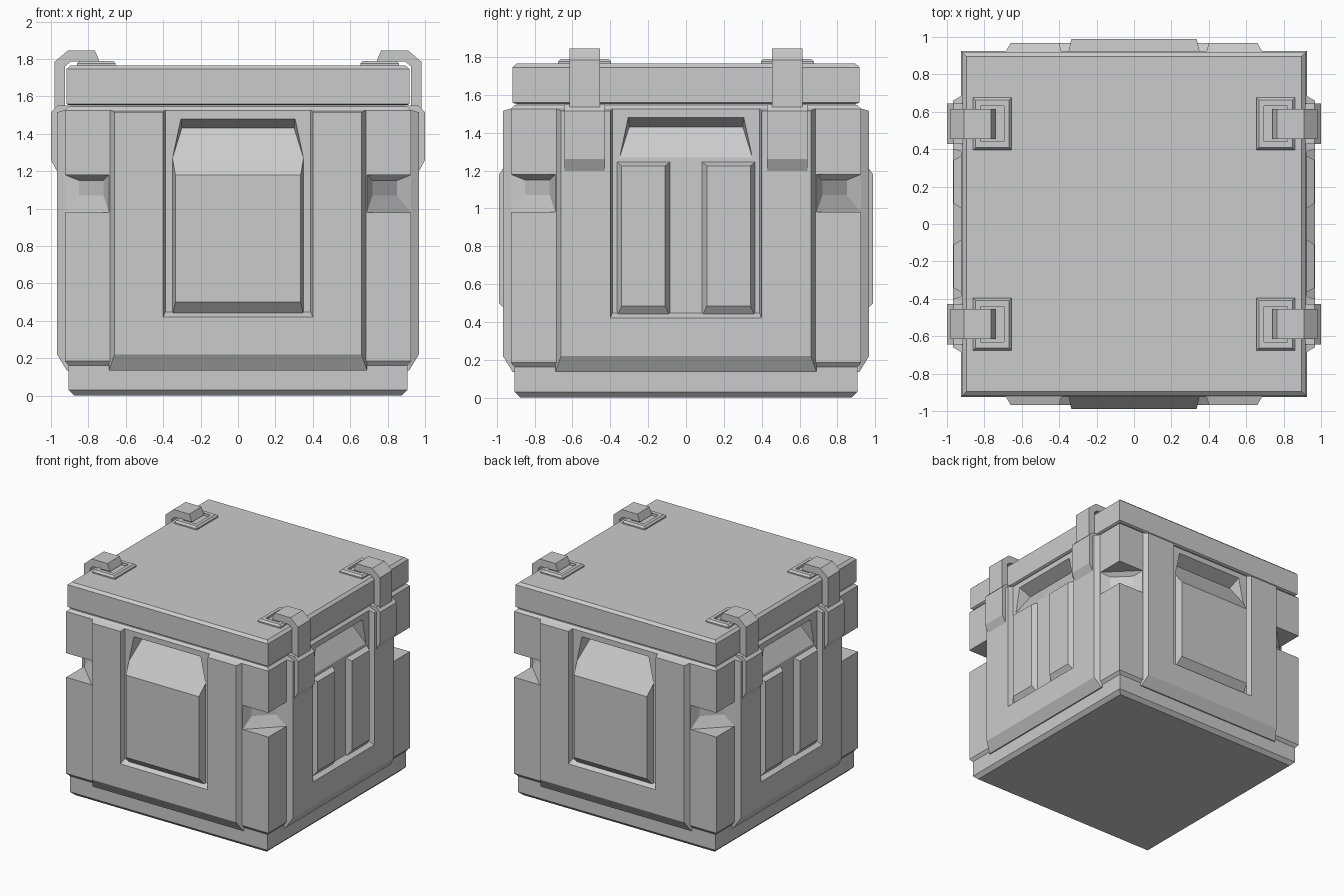
import bpy
import bmesh
from math import radians
from mathutils import Matrix, Vector

cube = bpy.data.objects.get("Cube")
if cube:
    bpy.data.objects.remove(cube, do_unlink=True)

grey = bpy.data.materials.new("plain_grey")
grey.use_nodes = True
colour = (0.6, 0.6, 0.6, 1)
grey.diffuse_color = colour
grey.node_tree.nodes["Principled BSDF"].inputs["Base Color"].default_value = colour

SIDES = ("front", "left", "back", "right")
WALL = 0.925


def finish(name, bm, turn=0):
    """Turn a bmesh about z in quarter turns and make it an object."""
    bmesh.ops.recalc_face_normals(bm, faces=bm.faces)
    bm.transform(Matrix.Rotation(radians(90 * turn), 4, "Z"))
    mesh = bpy.data.meshes.new(name)
    bm.to_mesh(mesh)
    bm.free()
    mesh.materials.append(grey)
    obj = bpy.data.objects.new(name, mesh)
    bpy.context.collection.objects.link(obj)
    return obj


def loft(name, loops, turn=0):
    """Skin closed loops of equal length and cap both ends."""
    bm = bmesh.new()
    rings = [[bm.verts.new(p) for p in loop] for loop in loops]
    for a, b in zip(rings, rings[1:]):
        for i in range(len(a)):
            j = (i + 1) % len(a)
            bm.faces.new((a[i], a[j], b[j], b[i]))
    bm.faces.new(rings[0])
    bm.faces.new(rings[-1])
    return finish(name, bm, turn)


def hull(name, points, turn=0):
    bm = bmesh.new()
    for p in points:
        bm.verts.new(p)
    bmesh.ops.convex_hull(bm, input=bm.verts)
    return finish(name, bm, turn)


def slab(name, levels):
    """Square block from (half width, height) levels."""
    return loft(name, [[(-h, -h, z), (h, -h, z), (h, h, z), (-h, h, z)] for h, z in levels])


def on_wall(outline, depth):
    return [(u, -depth, z) for u, z in outline]


def rect(u0, u1, z0, z1):
    return [(u0, z0), (u1, z0), (u1, z1), (u0, z1)]


def u_shape(outer, inner, bottom, notch, top):
    return [(-outer, bottom), (outer, bottom), (outer, top), (inner, top),
            (inner, notch), (-inner, notch), (-inner, top), (-outer, top)]


def extrude_y(name, profile, y, half, side):
    return loft(name, [[(side * x, y + s * half, z) for x, z in profile] for s in (-1, 1)])


# Body, base and lid
slab("base", [(0.875, 0), (0.905, 0.03), (0.905, 0.17)])
body = slab("body", [(0.9, 0.155), (WALL, 0.185), (WALL, 1.525), (0.905, 1.545)])
slab("lid_seam", [(0.895, 1.53), (0.895, 1.57)])
slab("lid", [(0.905, 1.553), (0.917, 1.56), (0.917, 1.745), (0.895, 1.765)])

cutters = []
for k, side in enumerate(SIDES):
    # Sloping hand recess
    mouth = [(-0.35, 1.27), (0.35, 1.27), (0.305, 1.48), (-0.305, 1.48)]
    back = [(-0.3, 1.43), (0.3, 1.43)]
    cutters.append(hull("recess_cutter_" + side,
                        on_wall(mouth, WALL) + on_wall(mouth, 0.97) + on_wall(back, 0.82), k))
    # Corner notch with a diagonal inner wall
    points = []
    for z in (0.98, 1.18):
        points += [(0.69, -WALL, z), (0.69, -0.96, z), (0.96, -0.96, z),
                   (0.96, -0.69, z), (WALL, -0.69, z)]
    for z in (1.07, 1.15):
        points += [(0.72, -0.85, z), (0.85, -0.72, z)]
    cutters.append(hull("notch_cutter_" + side, points, k))

    # Raised U-shaped frame
    loft(side + "_frame", [
        on_wall(u_shape(0.69, 0.385, 0.135, 0.455, 1.53), 0.9),
        on_wall(u_shape(0.69, 0.385, 0.135, 0.455, 1.53), 0.915),
        on_wall(u_shape(0.66, 0.4, 0.22, 0.42, 1.515), 0.967)], k)

    if k % 2 == 0:
        # Wide door panel whose top slopes into the recess
        loft(side + "_panel", [
            on_wall(rect(-0.35, 0.35, 0.43, 1.27), 0.9),
            on_wall(rect(-0.35, 0.35, 0.43, 1.27), WALL),
            on_wall(rect(-0.335, 0.335, 0.5, 1.18), 0.988)], k)
    else:
        # Pair of upright bars
        for s in (-1, 1):
            c = s * 0.225
            loft(side + "_bar", [
                on_wall(rect(c - 0.14, c + 0.14, 0.43, 1.245), 0.91),
                on_wall(rect(c - 0.14, c + 0.14, 0.43, 1.245), WALL),
                on_wall(rect(c - 0.115, c + 0.115, 0.485, 1.225), 0.965)], k)

for cutter in cutters:
    cutter.hide_render = True
    cutter.hide_viewport = True
    cut = body.modifiers.new(cutter.name, "BOOLEAN")
    cut.operation = "DIFFERENCE"
    cut.solver = "EXACT"
    cut.object = cutter

# Apply the cuts and drop the cutters
graph = bpy.context.evaluated_depsgraph_get()
cut_mesh = bpy.data.meshes.new_from_object(body.evaluated_get(graph))
body.modifiers.clear()
body.data = cut_mesh
for cutter in cutters:
    bpy.data.objects.remove(cutter, do_unlink=True)

# Latches on both flanks
bracket = [(0.9, 1.55), (0.965, 1.55), (1, 1.515), (1, 1.26), (0.965, 1.195), (0.9, 1.195)]
strap = [(0.925, 1.5), (0.98, 1.5), (0.98, 1.785), (0.91, 1.845), (0.765, 1.845),
         (0.74, 1.785), (0.895, 1.785), (0.925, 1.76)]
for side, name in ((1, "left"), (-1, "right")):
    for y in (-0.535, 0.535):
        extrude_y(name + "_latch_bracket", bracket, y, 0.108, side)
        extrude_y(name + "_latch_strap", strap, y, 0.08, side)

        # Bevelled catch plate with a sunken middle
        def ring(hx, hy, z):
            return [(side * 0.757 + a * hx, y + b * hy, z)
                    for a, b in ((-1, -1), (1, -1), (1, 1), (-1, 1))]
        loft(name + "_catch_plate", [
            ring(0.103, 0.14, 1.755), ring(0.103, 0.14, 1.775), ring(0.09, 0.127, 1.79),
            ring(0.063, 0.095, 1.79), ring(0.063, 0.095, 1.77)])
